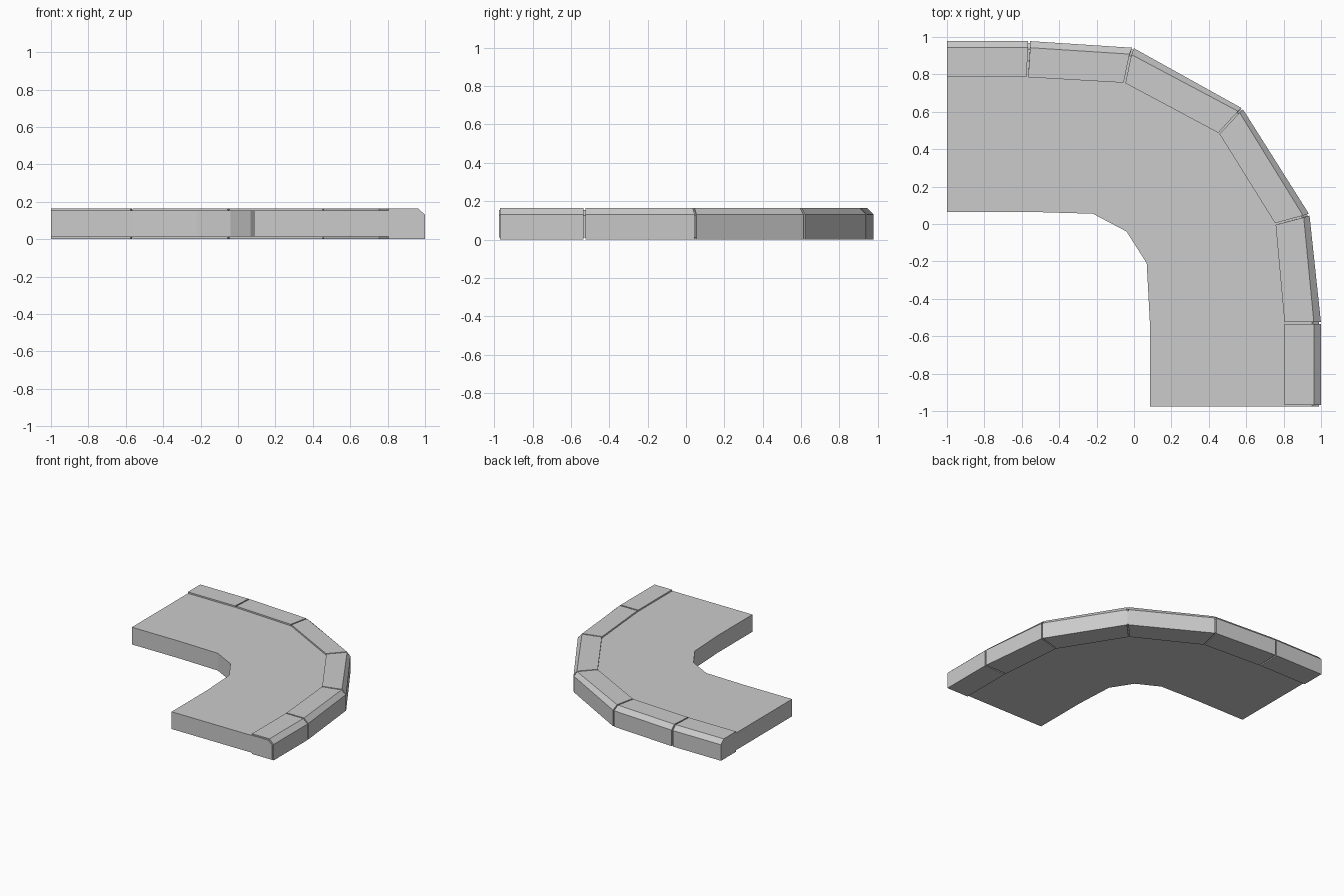
import bpy, bmesh
from mathutils import Vector

if "Cube" in bpy.data.objects:
    bpy.data.objects.remove(bpy.data.objects["Cube"])

# Plan lines, each running round the corner from the -x end to the -y end
OUTER = [(-1, .978), (-.56, .978), (-.005, .942), (.58, .617), (.938, .05), (1, -.53), (1, -.975)]
CHAMF = [(-1, .943), (-.56, .943), (-.018, .908), (.562, .6), (.907, .04), (.962, -.53), (.962, -.975)]
CURB = [(-1, .785), (-.57, .785), (-.05, .755), (.455, .485), (.757, 0), (.805, -.53), (.805, -.975)]
INNER = [(-1, .065), (-.56, .065), (-.22, .055), (-.04, -.04), (.068, -.21), (.085, -.53), (.085, -.975)]


def sweep(name, rings):
    """Skin a row of matching closed sections and cap both ends."""
    bm = bmesh.new()
    rows = [[bm.verts.new(p) for p in ring] for ring in rings]
    n = len(rows[0])
    for a, b in zip(rows, rows[1:]):
        for k in range(n):
            bm.faces.new((a[k], a[(k + 1) % n], b[(k + 1) % n], b[k]))
    bm.faces.new(rows[0])
    bm.faces.new(rows[-1][::-1])
    bmesh.ops.recalc_face_normals(bm, faces=bm.faces)
    mesh = bpy.data.meshes.new(name)
    bm.to_mesh(mesh)
    bm.free()
    obj = bpy.data.objects.new(name, mesh)
    bpy.context.collection.objects.link(obj)
    return obj


def curb_ring(i, inset=0.0):
    o, c, q = (Vector((*line[i], 0)) for line in (OUTER, CHAMF, CURB))
    step = (q - o).normalized() * inset
    o, c = o + step, c + step
    up = Vector((0, 0, 1))
    lo, hi = inset, .165 - inset
    return [q + up * lo, o + up * lo, o + up * (.13 - inset * .5), c + up * hi, q + up * hi]


# Pavement slab
sweep("pavement_slab", [[(*a, .013), (*b, .013), (*b, .153), (*a, .153)]
                        for a, b in zip(INNER, CURB)])

# Recessed mortar core seen in the joints
sweep("mortar_core", [curb_ring(i, .01) for i in range(7)])

# Six kerb stones with narrow gaps
for i in range(6):
    a, b = curb_ring(i), curb_ring(i + 1)
    length = (b[1] - a[1]).length
    t0 = 0 if i == 0 else .005 / length
    t1 = 1 - .006 / length
    sweep(f"kerb_stone_{i + 1}", [[p.lerp(q, t) for p, q in zip(a, b)] for t in (t0, t1)])
